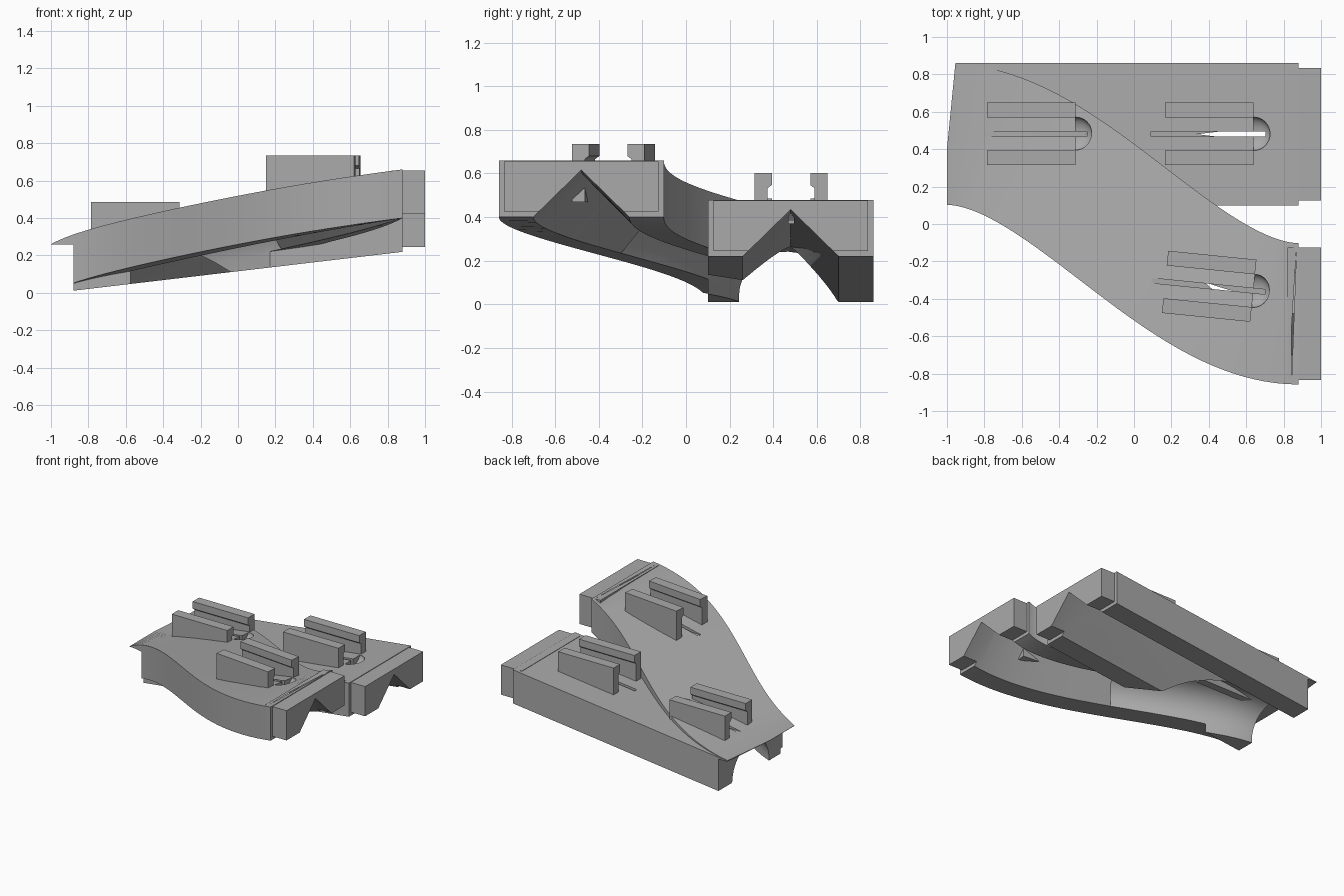
import bpy, bmesh, math
from mathutils import Matrix, Vector

if "Cube" in bpy.data.objects:
    bpy.data.objects.remove(bpy.data.objects["Cube"])

grey = bpy.data.materials.new("plain_grey")
grey.use_nodes = True
grey.diffuse_color = (0.4, 0.4, 0.4, 1)
grey.node_tree.nodes["Principled BSDF"].inputs["Base Color"].default_value = (0.4, 0.4, 0.4, 1)


def finish(name, bm):
    bmesh.ops.recalc_face_normals(bm, faces=bm.faces)
    mesh = bpy.data.meshes.new(name)
    bm.to_mesh(mesh)
    bm.free()
    mesh.materials.append(grey)
    ob = bpy.data.objects.new(name, mesh)
    bpy.context.collection.objects.link(ob)
    return ob


def loft(name, stations, profile):
    """Sweep a (sideways, up) profile through (x, y, z, angle) stations."""
    bm = bmesh.new()
    rings = []
    for x, y, z, a in stations:
        rings.append([bm.verts.new((x - n * math.sin(a), y + n * math.cos(a), z + h))
                      for n, h in profile])
    k = len(profile)
    for r, s in zip(rings, rings[1:]):
        for i in range(k):
            bm.faces.new((r[i], r[(i + 1) % k], s[(i + 1) % k], s[i]))
    bm.faces.new(rings[0])
    bm.faces.new(rings[-1])
    return finish(name, bm)


def box(name, lo, hi, matrix=Matrix()):
    lo, hi = Vector(lo), Vector(hi)
    bm = bmesh.new()
    bmesh.ops.create_cube(bm, size=1)
    for v in bm.verts:
        v.co = matrix @ Vector([(lo[i] + hi[i]) / 2 + v.co[i] * (hi[i] - lo[i]) for i in range(3)])
    return finish(name, bm)


def boolean(target, tool, operation):
    mod = target.modifiers.new("cut", 'BOOLEAN')
    mod.operation, mod.solver, mod.object = operation, 'EXACT', tool
    bpy.context.view_layer.objects.active = target
    bpy.ops.object.modifier_apply(modifier=mod.name)
    bpy.data.objects.remove(tool)


# Paths: a straight ramp and a steeper S-curved ramp sharing the low end
START, END, MID, HALF, THICK = -1.0, 0.88, 0.48, 0.38, 0.26


def straight_at(x):
    return (x, MID, 0.262 + 0.118 * (min(x, END) + 0.96), 0)


def curve_at(t):
    span = END - START
    u = min(max((t - START) / span, 0), 1)
    slope = -12 * MID * u * (1 - u) / span
    return (t, MID - 2 * MID * u * u * (3 - 2 * u), 0.26 + 0.4 * u, math.atan(slope))


def curve_run(a, b, count):
    return [curve_at(a + (b - a) * i / count) for i in range(count + 1)]


def slab(half):
    return [(-half, 0), (half, 0), (half, -THICK), (-half, -THICK)]


# Ramp bodies joined together, with a stepped connector at each high end
body = loft("forked_ramp", [straight_at(-0.96), straight_at(END)], slab(HALF))
boolean(body, loft("curve", curve_run(START, END, 48), slab(HALF - 0.002)), 'UNION')
for y, z in ((MID, 0.475), (-MID, 0.655)):
    boolean(body, box("connector", (0.82, y - 0.355, z - 0.23), (1, y + 0.355, z)), 'UNION')

# Overhanging lip at the low end with its slanted corner
boolean(body, box("lip_cut", (-1.3, -0.2, -0.3), (-0.88, 1.2, 0.258)), 'DIFFERENCE')
slant = Matrix.Translation((-1, 0.4, 0)) @ Matrix.Rotation(-0.0975, 4, 'Z')
boolean(body, box("corner_cut", (-0.3, 0, -0.1), (0, 0.8, 0.6), slant), 'DIFFERENCE')

# Channels along the underside: pointed on the branches, round where they merge
W = 0.22
pointed = [(-W, -0.6), (-W, -THICK), (0, -0.045), (W, -THICK), (W, -0.6)]
arch = [(W * math.cos(i * math.pi / 16), -THICK + 0.98 * W * math.sin(i * math.pi / 16))
        for i in range(17)]
rounded = [(-W, -0.6), (W, -0.6)] + arch
boolean(body, loft("groove", [straight_at(-1.2), straight_at(END), straight_at(1.1)], pointed),
        'DIFFERENCE')
boolean(body, loft("groove", curve_run(-0.05, END, 30) + [curve_at(1.1)], pointed), 'DIFFERENCE')
boolean(body, loft("groove", curve_run(-1.15, 0.1, 14), rounded), 'DIFFERENCE')

# Rail pairs: name, centre x and y, turn, rail top, rail foot, slit floor, surface at the bowl
sites = [
    ("low_end", -0.55, 0.482, 0, 0.485, 0.26, 0.3, 0.375),
    ("straight", 0.402, 0.482, 0, 0.602, 0.36, 0.37, 0.451),
    ("curved", 0.402, -0.333, -0.1, 0.735, 0.47, 0.507, 0.607),
]
L = 0.237
for name, x, y, turn, top, foot, floor, surface in sites:
    place = Matrix.Translation((x, y, 0)) @ Matrix.Rotation(turn, 4, 'Z')
    # Half-round bowl at the upper end of the rails
    bm = bmesh.new()
    bmesh.ops.create_uvsphere(bm, u_segments=32, v_segments=16, radius=0.09)
    cut = bmesh.ops.bisect_plane(bm, geom=bm.verts[:] + bm.edges[:] + bm.faces[:],
                                 plane_co=(0.0005, 0, 0), plane_no=(1, 0, 0), clear_inner=True)
    bmesh.ops.contextual_create(bm, geom=[e for e in cut["geom_cut"]
                                          if isinstance(e, bmesh.types.BMEdge)])
    bmesh.ops.transform(bm, verts=bm.verts, matrix=place @ Matrix.Translation((L, 0, surface))
                        @ Matrix.Diagonal((1, 1, 0.6, 1)))
    boolean(body, finish("bowl", bm), 'DIFFERENCE')
    # Narrow slit between the rails
    boolean(body, box("slit", (-0.31, -0.013, floor), (0.3, 0.013, top), place), 'DIFFERENCE')
    # Two rails hooked inwards at the top
    c, s = math.cos(turn), math.sin(turn)
    ends = [(x + d * c, y + d * s, top, turn) for d in (-L, L)]
    for side, m in (("left", 1), ("right", -1)):
        hook = [(0.167, 0), (0.088, 0), (0.088, -0.055), (0.108, -0.07), (0.108, foot - top),
                (0.167, foot - top)]
        loft(f"{name}_rail_{side}", ends, [(m * n, h) for n, h in hook])

# Smooth the curved walls, keep the edges crisp
bpy.ops.object.select_all(action='DESELECT')
body.select_set(True)
bpy.context.view_layer.objects.active = body
bpy.ops.object.shade_smooth_by_angle(angle=math.radians(20))
